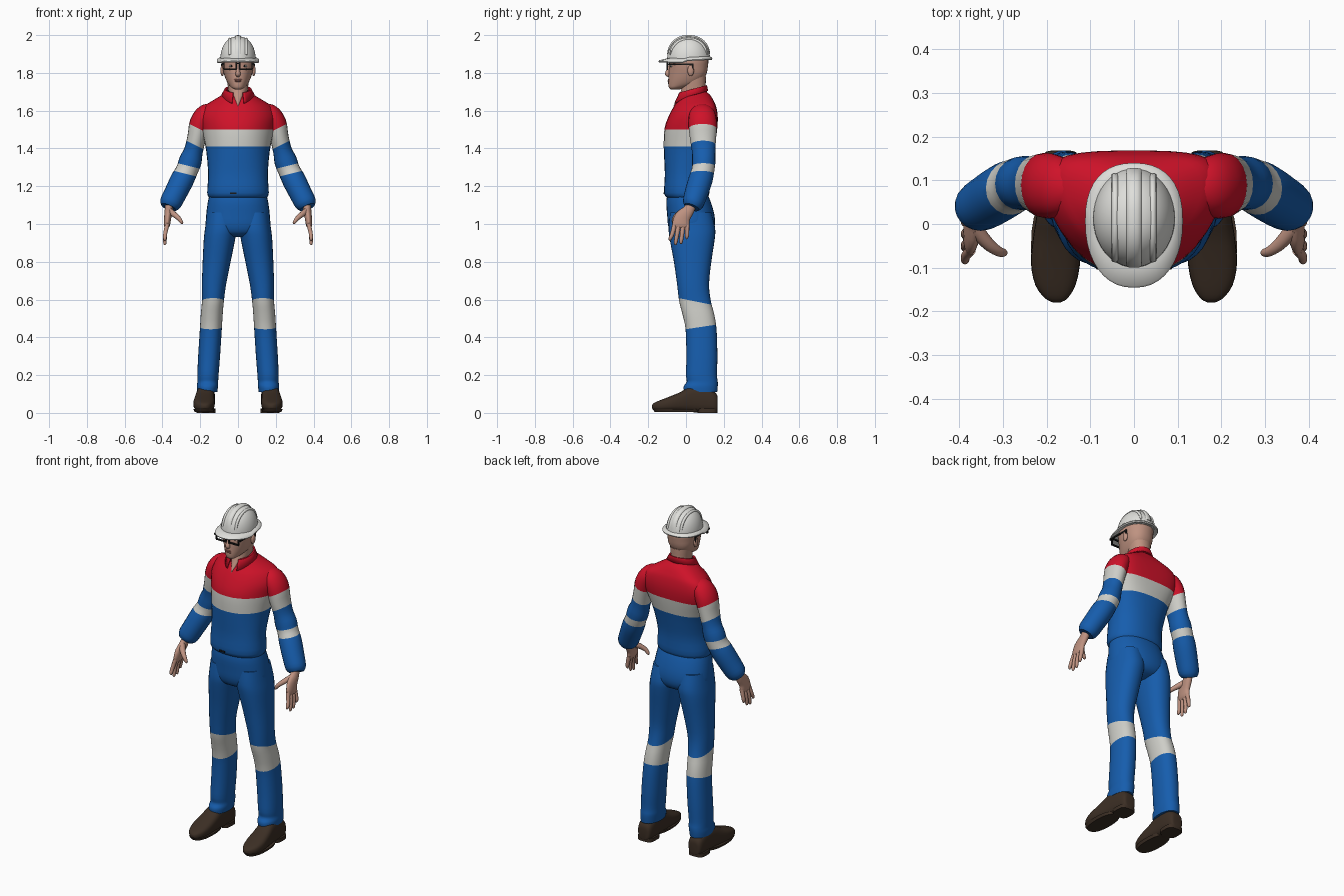
import bpy, bmesh
from math import sin, cos, pi, radians, sqrt
from mathutils import Vector, Matrix

if "Cube" in bpy.data.objects:
    bpy.data.objects.remove(bpy.data.objects["Cube"])


def material(name, r, g, b):
    m = bpy.data.materials.new(name)
    m.use_nodes = True
    m.diffuse_color = (r, g, b, 1)
    m.node_tree.nodes["Principled BSDF"].inputs["Base Color"].default_value = (r, g, b, 1)
    return m


RED = material("red cloth", .62, .006, .022)
BLUE = material("blue cloth", .008, .11, .42)
WHITE = material("reflective white", .62, .62, .58)
SHELL = material("helmet white", .74, .74, .71)
SKIN = material("skin", .52, .29, .22)
LEATHER = material("brown leather", .045, .028, .018)
BLACK = material("black plastic", .01, .01, .01)
LIP = material("lip", .36, .15, .12)
EYE = material("eye white", .6, .58, .55)
built = []


def finish(name, bm, mats, pair=False):
    """Turn a bmesh into an object, or into a left and right pair."""
    for side, sx in ((("left_", 1), ("right_", -1)) if pair else (("", 1),)):
        b = bm.copy()
        for v in b.verts:
            v.co.x *= sx
        bmesh.ops.recalc_face_normals(b, faces=b.faces)
        mesh = bpy.data.meshes.new(side + name)
        b.to_mesh(mesh)
        b.free()
        for m in mats:
            mesh.materials.append(m)
        obj = bpy.data.objects.new(side + name, mesh)
        bpy.context.collection.objects.link(obj)
        built.append(obj)
    bm.free()
    return obj


def skin(name, rings, mats, cuts=(), pair=False, closed=True):
    """Bridge rings; each cut plane, from top to bottom, starts the next colour."""
    bm = bmesh.new()
    rows = [[bm.verts.new(p) for p in ring] for ring in rings]
    n = len(rows[0])
    for a, b in zip(rows, rows[1:]):
        for i in range(n if closed else n - 1):
            j = (i + 1) % n
            bm.faces.new((a[i], a[j], b[j], b[i]))
    if closed:
        bm.faces.new(rows[0])
        bm.faces.new(rows[-1])
    planes = [(Vector(p), Vector(d)) for p, d in cuts]
    for p, d in planes:
        bmesh.ops.bisect_plane(bm, geom=bm.verts[:] + bm.edges[:] + bm.faces[:],
                               plane_co=p, plane_no=d)
    for f in bm.faces:
        c = f.calc_center_median()
        f.material_index = sum((c - p).dot(d) < 0 for p, d in planes)
    return finish(name, bm, mats, pair)


def smooth(rows, k=3):
    """Catmull-Rom interpolation of station tuples."""
    out = []
    for i in range(len(rows) - 1):
        a, b, c, d = (rows[max(0, min(len(rows) - 1, i + o))] for o in (-1, 0, 1, 2))
        for s in range(k):
            t = s / k
            out.append([q + .5 * t * (r - p + t * (2*p - 5*q + 4*r - w + t * (3*(q - r) + w - p)))
                        for p, q, r, w in zip(a, b, c, d)])
    return out + [list(rows[-1])]


def power(v, p):
    return abs(v) ** p * (1 if v > 0 else -1)


def stack(rows, p=.9, n=32, k=3):
    """Horizontal rings from (z, centre x, half width, front y, back y, side shift)."""
    rings = []
    for z, cx, rx, yf, yb, sh in smooth(rows, k):
        rings.append([Vector((cx + rx * power(cos(a), p),
                              (yf + yb) / 2 + (yb - yf) / 2 * power(sin(a), p) + sh * cos(a) ** 2, z))
                      for a in (2 * pi * i / n for i in range(n))])
    return rings


def tube(rows, n=20, k=3):
    """Rings across a path from (x, y, z, radius along y, other radius)."""
    pts = smooth(rows, k)
    pos = [Vector(r[:3]) for r in pts]
    rings = []
    for i, r in enumerate(pts):
        d = (pos[min(i + 1, len(pos) - 1)] - pos[max(i - 1, 0)]).normalized()
        u = (Vector((0, 1, 0)) - d * d.y).normalized()
        v = d.cross(u)
        rings.append([pos[i] + u * r[3] * cos(a) + v * r[4] * sin(a)
                      for a in (2 * pi * j / n for j in range(n))])
    return rings


def solid(name, kind, loc, size, mat, pair=False):
    bm = bmesh.new()
    m = Matrix.Translation(loc) @ Matrix.Diagonal((*size, 1))
    if kind == "ball":
        bmesh.ops.create_uvsphere(bm, u_segments=16, v_segments=10, radius=1, matrix=m)
    else:
        bmesh.ops.create_cube(bm, size=2, matrix=m)
    return finish(name, bm, [mat], pair)


UP = (0, 0, 1)
# Jacket body
skin("jacket", stack([
    (1.14, 0, .152, -.100, .112, 0), (1.165, 0, .163, -.116, .124, 0),
    (1.26, 0, .158, -.112, .126, 0), (1.36, 0, .165, -.116, .142, .015),
    (1.43, 0, .176, -.118, .155, .03), (1.51, 0, .195, -.113, .166, .05),
    (1.57, 0, .203, -.092, .168, .05), (1.62, 0, .182, -.066, .160, .045),
    (1.65, 0, .140, -.046, .148, .03), (1.68, 0, .090, -.030, .130, .01),
    (1.70, 0, .060, -.018, .108, 0)]),
    [RED, WHITE, BLUE], [((0, 0, 1.5), UP), ((0, 0, 1.41), UP)])

# Sleeves with reflective bands
tilt, bend = (-.5, 0, 1), (-.25, 0, 1)
skin("sleeve", tube([
    (.135, .08, 1.605, .045, .035), (.17, .085, 1.585, .068, .05), (.2, .088, 1.535, .075, .056),
    (.218, .09, 1.46, .07, .05), (.235, .093, 1.39, .062, .05), (.252, .094, 1.335, .062, .06),
    (.27, .09, 1.285, .06, .058), (.295, .077, 1.235, .064, .062), (.33, .055, 1.165, .062, .06),
    (.358, .038, 1.11, .056, .057), (.368, .03, 1.088, .042, .042)]),
    [RED, WHITE, BLUE, WHITE, BLUE],
    [((.215, .09, 1.508), tilt), ((.23, .09, 1.42), tilt),
     ((.27, .09, 1.31), bend), ((.27, .09, 1.264), bend)], pair=True)

# Hands
skin("palm", tube([
    (.36, .035, 1.12, .026, .022), (.367, .015, 1.075, .03, .021), (.372, -.018, 1.035, .042, .019),
    (.376, -.028, .995, .045, .016), (.378, -.03, .98, .036, .01)]), [SKIN], pair=True)
for name, y0, y1, z1 in (("index_finger", -.06, -.084, .912), ("middle_finger", -.038, -.055, .89),
                         ("ring_finger", -.015, -.026, .895), ("little_finger", .006, .004, .92)):
    skin(name, tube([(.374, y0, 1.0, .012, .012), (.385, (y0 + y1) / 2, .95, .0115, .011),
                     (.387, y1, z1 + .01, .009, .009), (.384, y1, z1, .003, .003)], 10), [SKIN], pair=True)
skin("thumb", tube([(.365, -.01, 1.07, .018, .018), (.335, -.045, 1.048, .015, .015),
                    (.312, -.062, 1.028, .012, .012), (.298, -.066, 1.008, .009, .009),
                    (.295, -.067, 1.0, .003, .003)], 10), [SKIN], pair=True)

# Trousers
skin("trouser_seat", stack([
    (1.17, 0, .148, -.095, .108, 0), (1.12, 0, .159, -.104, .13, 0), (1.05, 0, .168, -.1, .15, 0),
    (.99, 0, .168, -.094, .152, 0), (.95, 0, .13, -.075, .13, 0), (.93, 0, .06, -.03, .08, 0)]), [BLUE])
skin("trouser_leg", stack([
    (1.06, .088, .075, -.085, .135, 0), (.98, .09, .084, -.092, .154, 0), (.92, .098, .083, -.086, .152, 0),
    (.8, .113, .074, -.064, .134, 0), (.68, .127, .064, -.047, .122, 0), (.59, .133, .058, -.036, .132, 0),
    (.52, .139, .058, -.018, .15, 0), (.44, .144, .058, -.002, .162, 0), (.3, .153, .058, .002, .166, 0),
    (.2, .159, .056, .0, .164, 0), (.165, .16, .055, .004, .168, 0), (.14, .162, .056, -.012, .168, 0),
    (.11, .163, .053, -.01, .165, 0)]),
    [BLUE, WHITE, BLUE], [((0, .05, .59), (0, .2, 1)), ((0, .08, .455), (0, -.15, 1))], pair=True)

# Shoes: sections along the foot from (y, centre x, half width, bottom, top)
shoe = smooth([(.168, .168, .022, .015, .075), (.158, .168, .04, .004, .105), (.1, .169, .047, 0, .145),
               (.03, .173, .049, .004, .142), (-.03, .177, .054, .008, .11), (-.09, .18, .056, .01, .085),
               (-.14, .18, .046, .012, .066), (-.17, .178, .026, .018, .052), (-.18, .177, .008, .026, .04)])
skin("shoe", [[(cx + w * power(cos(a), .7), y, (lo + hi) / 2 + (hi - lo) / 2 * power(sin(a), .7))
               for a in (2 * pi * i / 24 for i in range(24))] for y, cx, w, lo, hi in shoe],
     [LEATHER], pair=True)
skin("shoe_heel", stack([(0, .169, .05, .06, .167, 0), (.022, .169, .05, .06, .167, 0)], .6, 24, 1),
     [LEATHER], pair=True)
skin("shoe_sole", stack([(.004, .179, .05, -.165, .07, 0), (.02, .179, .057, -.177, .07, 0)], .85, 24, 1),
     [LEATHER], pair=True)

# Neck and head
skin("neck", stack([(1.625, 0, .004, -.066, .02, 0), (1.69, 0, .046, -.032, .1, 0),
                    (1.73, 0, .054, -.022, .104, 0), (1.78, 0, .06, -.02, .105, 0)]), [SKIN])
skin("head", stack([
    (1.712, 0, .016, -.08, -.035, 0), (1.722, 0, .034, -.09, .0, 0), (1.742, 0, .052, -.094, .06, .01),
    (1.77, 0, .066, -.093, .095, .01), (1.8, 0, .076, -.092, .11, .01), (1.835, 0, .083, -.088, .116, 0),
    (1.87, 0, .085, -.088, .118, 0), (1.91, 0, .075, -.07, .105, 0)]), [SKIN])
skin("nose", tube([(0, -.084, 1.84, .008, .008), (0, -.095, 1.812, .01, .01),
                   (0, -.098, 1.794, .013, .014), (0, -.09, 1.782, .006, .009)], 12), [SKIN])
solid("ear", "ball", (.083, .025, 1.812), (.01, .017, .029), SKIN, True)
solid("upper_lip", "ball", (0, -.0925, 1.764), (.024, .004, .004), LIP)
solid("lower_lip", "ball", (0, -.0925, 1.757), (.02, .005, .005), LIP)
solid("eye", "ball", (.035, -.077, 1.836), (.014, .006, .006), EYE, True)
solid("iris", "ball", (.035, -.082, 1.836), (.005, .003, .005), BLACK, True)

# Glasses
for z, name in ((1.858, "upper_rim"), (1.82, "lower_rim")):
    solid("glasses_" + name, "box", (.041, -.1, z), (.034, .004, .004), BLACK, True)
for x, name in ((.009, "inner_rim"), (.074, "outer_rim")):
    solid("glasses_" + name, "box", (x, -.1, 1.839), (.0035, .004, .02), BLACK, True)
solid("glasses_bridge", "box", (0, -.1, 1.85), (.01, .003, .003), BLACK)
solid("glasses_temple", "box", (.084, -.035, 1.847), (.003, .068, .004), BLACK, True)
solid("glasses_hinge", "box", (.079, -.1, 1.848), (.007, .004, .005), BLACK, True)
solid("glasses_tip", "box", (.087, .035, 1.834), (.003, .004, .016), BLACK, True)

# Folded collar, open at the front
rows = [[], [], [], []]
for i in range(33):
    a = -pi / 2 + .38 + (2 * pi - .76) * i / 32
    c, s = cos(a), sin(a)
    front = max(0, -s)
    top = 1.714 + .02 * s
    for row, rx, ry, z in zip(rows, (.058, .06, .07, .088),
                              (.07, .07 - .01 * front, .076, .082 + .024 * front),
                              (top - .035, top, top + .001, top - .03 - .03 * front ** 2)):
        row.append((rx * c, .035 + ry * s, z))
collar = skin("collar", rows, [RED], closed=False)
collar.modifiers.new("Thickness", "SOLIDIFY").thickness = .007

# Safety helmet
dome = []
for i in range(10):
    a = radians(88) * i / 9
    r = cos(a) ** .85
    dome.append((1.87 + .123 * sin(a), 0, .094 * r, .014 - .114 * r, .014 + .114 * r, 0))
skin("helmet_dome", stack(dome, 1, 40, 1), [SHELL])
for name, x, w, pair in (("centre_ridge", 0, .017, False), ("side_ridge", .043, .008, True)):
    k = sqrt(1 - (x / .094) ** 2)
    arc = []
    for i in range(25):
        b = radians(14 + 152 * i / 24)
        d = Vector((0, cos(b), sin(b)))
        p = Vector((x, .014 + .114 * k * power(d.y, .85), 1.87 + .122 * k * d.z))
        t = .008 * min(1, sin(b) * 1.6)
        arc.append([p + d * t * sin(q) + Vector((w * cos(q), 0, 0))
                    for q in (2 * pi * j / 12 for j in range(12))])
    skin("helmet_" + name, arc, [SHELL], pair=pair)
brim = stack([(1.868, 0, .09, -.095, .12, 0), (1.862, 0, .109, -.142, .137, .01),
              (1.868, 0, .112, -.146, .14, .01), (1.874, 0, .109, -.142, .137, .01),
              (1.882, 0, .094, -.1, .126, 0)], .88, 40, 1)
for ring in brim:
    for p in ring:
        p.z += .05 * p.y - .25 * max(0, abs(p.x) - .07) * (p.y < 0)
skin("helmet_brim", brim, [SHELL])

# Waist fastening tab
solid("waist_tab", "box", (-.025, -.114, 1.163), (.018, .004, .005), BLACK)

bpy.ops.object.select_all(action="DESELECT")
for obj in built:
    obj.select_set(True)
bpy.context.view_layer.objects.active = built[0]
bpy.ops.object.shade_smooth_by_angle(angle=radians(45))
